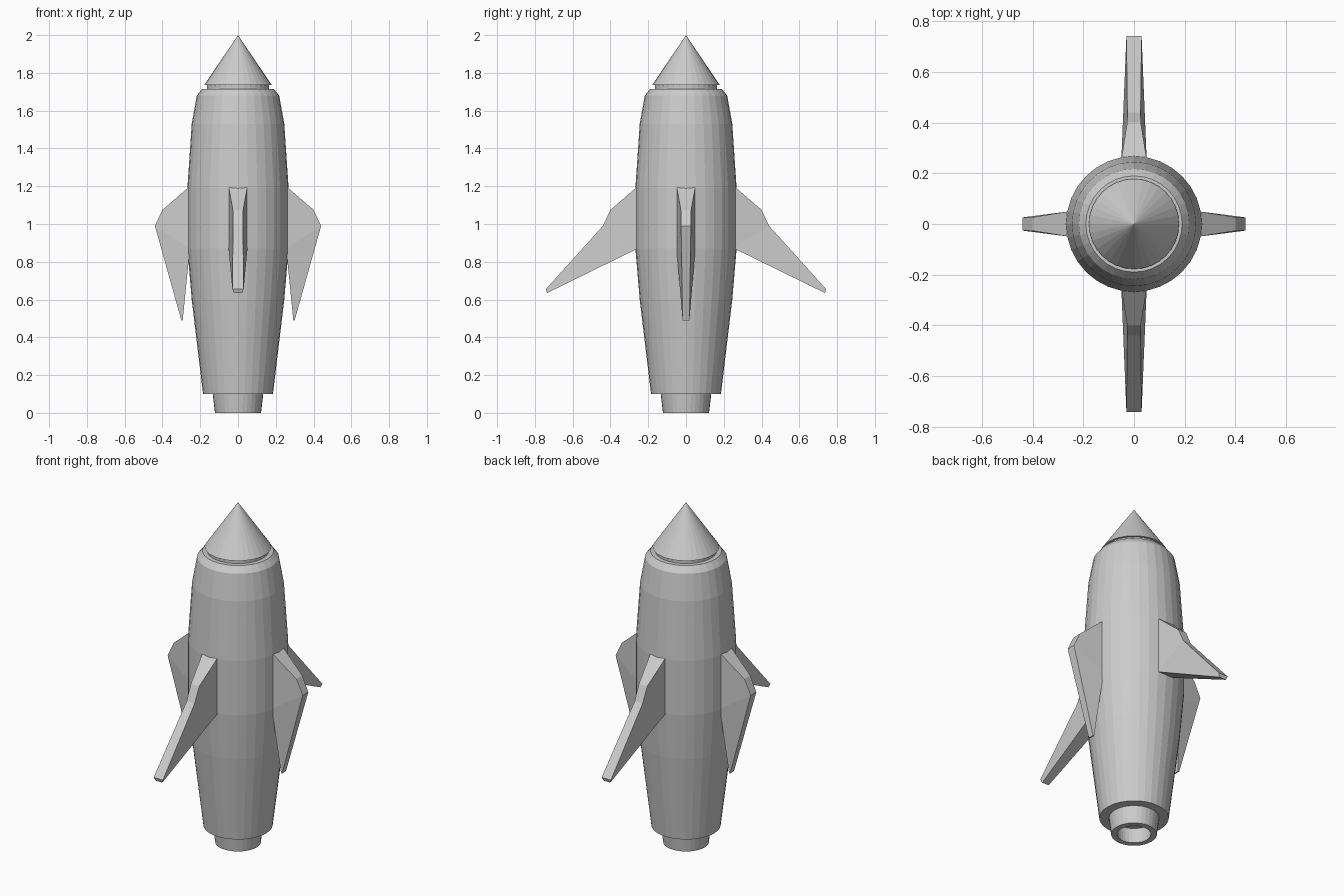
import bpy, bmesh
from math import pi, sin, cos
from mathutils import Matrix

cube = bpy.data.objects.get("Cube")
if cube:
    bpy.data.objects.remove(cube, do_unlink=True)

SIDES = 32

grey = bpy.data.materials.new("light_grey")
grey.use_nodes = True
GREY = (0.6, 0.6, 0.6, 1)
grey.diffuse_color = GREY
grey.node_tree.nodes["Principled BSDF"].inputs["Base Color"].default_value = GREY


def finish(name, bm):
    bmesh.ops.recalc_face_normals(bm, faces=bm.faces)
    mesh = bpy.data.meshes.new(name)
    bm.to_mesh(mesh)
    bm.free()
    mesh.materials.append(grey)
    obj = bpy.data.objects.new(name, mesh)
    bpy.context.collection.objects.link(obj)
    return obj


def lathe(name, profile):
    """Closed turned solid; a radius of 0 makes a pole."""
    bm = bmesh.new()
    rings = []
    for r, z in profile:
        count = SIDES if r else 1
        rings.append([bm.verts.new((r * cos(2 * pi * i / SIDES),
                                    r * sin(2 * pi * i / SIDES), z))
                      for i in range(count)])
    for a, b in zip(rings, rings[1:]):
        for i in range(SIDES):
            j = (i + 1) % SIDES
            corners = [a[i % len(a)], a[j % len(a)], b[j % len(b)], b[i % len(b)]]
            bm.faces.new(list(dict.fromkeys(corners)))
    return finish(name, bm)


def fin(name, outline, angle):
    """Tapered fin: outline points are (reach, height, half thickness),
    starting at the lower root and running over the leading edge to the tip."""
    bm = bmesh.new()
    left, right = [[bm.verts.new((r, s * w, z)) for r, z, w in outline]
                   for s in (1, -1)]
    n = len(outline)
    for side in (left, right):
        bm.faces.new(side[:4])
        bm.faces.new([side[0]] + side[3:])
    for i in range(n):
        j = (i + 1) % n
        bm.faces.new((left[i], left[j], right[j], right[i]))
    bm.transform(Matrix.Rotation(angle, 4, 'Z'))
    return finish(name, bm)


# Fuselage with a recessed neck under the nose
lathe("fuselage", [(0, 0.1), (0.185, 0.1), (0.245, 0.6), (0.268, 0.87),
                   (0.268, 1.19), (0.245, 1.53), (0.218, 1.68), (0.19, 1.715),
                   (0.165, 1.715), (0.165, 1.74), (0, 1.74)])

# Nose cone
lathe("nose_cone", [(0, 1.737), (0.178, 1.737), (0, 2.0)])

# Hollow exhaust nozzle
lathe("nozzle", [(0, 0.09), (0.095, 0.09), (0.09, 0), (0.122, 0),
                 (0.135, 0.11), (0, 0.11)])

# Fins share a root and shoulder, and differ in the tip
shoulder = [(0.255, 0.87, 0.05), (0.255, 1.2, 0.05),
            (0.4, 1.075, 0.027), (0.44, 0.99, 0.026)]
long_tip = [(0.742, 0.655, 0.03), (0.735, 0.635, 0.022)]
short_tip = [(0.3, 0.49, 0.018), (0.293, 0.49, 0.018)]

for name, tip, angle in (("left_fin", short_tip, 0), ("back_fin", long_tip, pi / 2),
                         ("right_fin", short_tip, pi), ("front_fin", long_tip, -pi / 2)):
    fin(name, shoulder + tip, angle)
